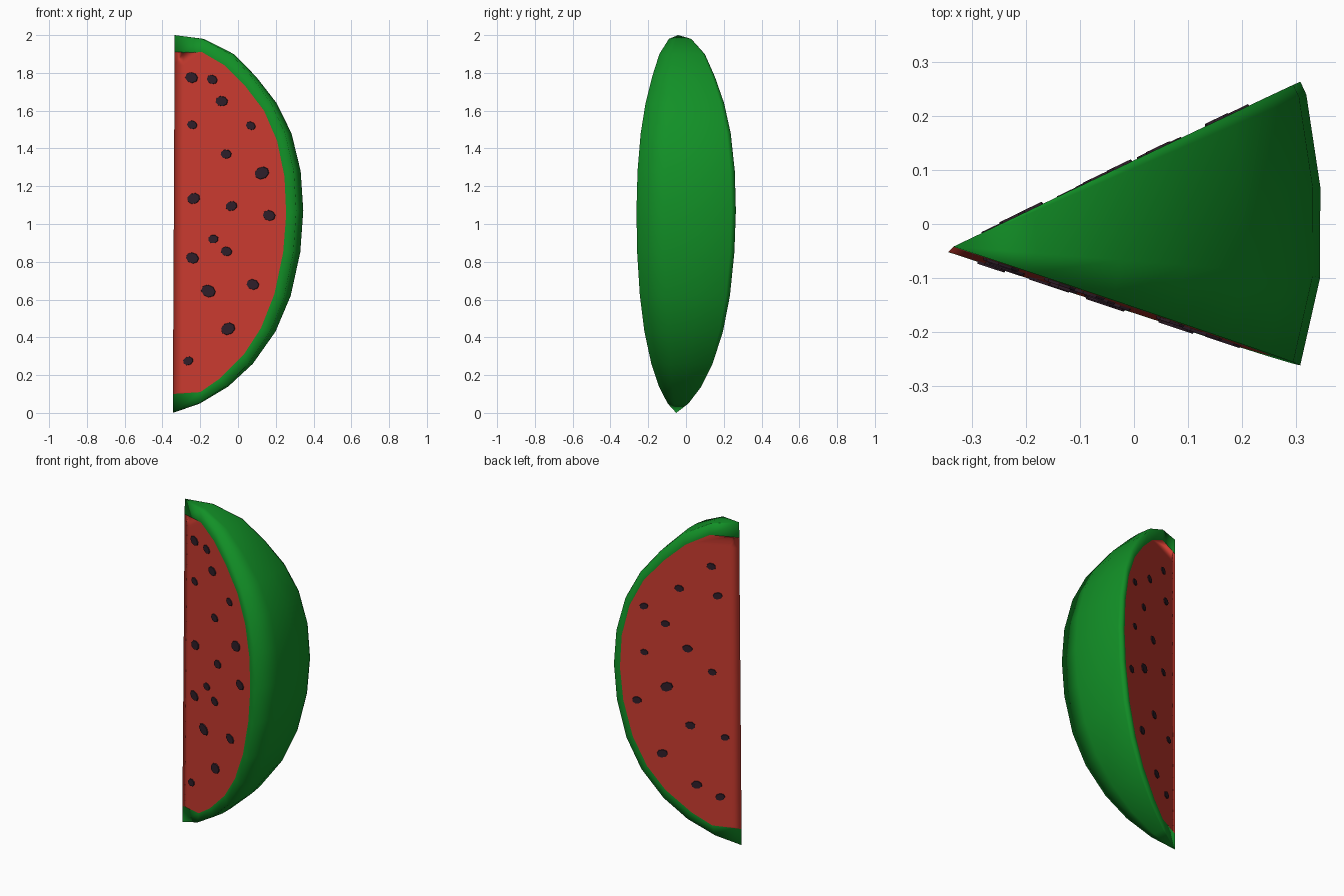
import bpy, bmesh, random
from math import radians, sin, cos, pi
from mathutils import Vector

if "Cube" in bpy.data.objects:
    bpy.data.objects.remove(bpy.data.objects["Cube"])
random.seed(4)

# Half profiles of the rind and of the flesh: (radius, height), top to bottom
OUTER = [(0, 2), (.155, 1.98), (.315, 1.9), (.435, 1.78), (.545, 1.64), (.625, 1.48),
         (.675, 1.28), (.69, 1.07), (.675, .85), (.625, .62), (.545, .43), (.425, .26),
         (.295, .14), (.145, .05), (0, 0)]
INNER = [(0, 1.905), (.145, 1.91), (.265, 1.84), (.375, 1.73), (.475, 1.6), (.545, 1.44),
         (.585, 1.25), (.595, 1.05), (.58, .85), (.535, .63), (.465, .45), (.375, .31),
         (.245, .18), (.145, .11), (0, .1)]
# Meridians of the wedge: (angle, largest rind radius); first and last are the cuts
MERIDIANS = [(-18.4, .683), (-4.4, .687), (9.6, .695), (23.5, .719), (25.6, .719)]
FRONT, BACK = MERIDIANS[0][0], MERIDIANS[-1][0]
FLESH_RADIUS = {FRONT: .627, BACK: .685}
STRIP = .05


def material(name, color):
    m = bpy.data.materials.new(name)
    m.use_nodes = True
    m.diffuse_color = (*color, 1)
    bsdf = m.node_tree.nodes["Principled BSDF"]
    bsdf.inputs["Base Color"].default_value = (*color, 1)
    bsdf.inputs["Roughness"].default_value = .7
    return m


def place(r, angle, z):
    """Point at a radius from the slightly leaning core edge."""
    a, lean = radians(angle), .005 * (z - 1)
    return Vector((-.34 + lean + r * cos(a), -.047 + lean + r * sin(a), z))


def finish(name, bm, mat, smooth):
    bmesh.ops.remove_doubles(bm, verts=bm.verts, dist=.0005)
    bmesh.ops.recalc_face_normals(bm, faces=bm.faces)
    for f in bm.faces:
        f.smooth = smooth
    mesh = bpy.data.meshes.new(name)
    bm.to_mesh(mesh)
    bm.free()
    mesh.materials.append(mat)
    bpy.context.collection.objects.link(bpy.data.objects.new(name, mesh))


def loft(bm, columns):
    """Skin neighbouring columns of points with quads."""
    grid = [[bm.verts.new(p) for p in col] for col in columns]
    for a, b in zip(grid, grid[1:]):
        for i in range(len(a) - 1):
            quad = [a[i], a[i + 1], b[i + 1], b[i]]
            bm.faces.new(quad)


def outer_column(angle, radius):
    return [place(r / .69 * radius, angle, z) for r, z in OUTER]


def inner_column(angle):
    return [place(r / .595 * FLESH_RADIUS[angle], angle, z) for r, z in INNER]


def strip_column(angle):
    return [place(min(r, STRIP), angle, z) for r, z in INNER]


green = material("rind green", (.006, .28, .02))
red = material("flesh red", (.58, .043, .028))
dark = material("seed dark", (.028, .013, .022))

# Rind: outer skin wrapped over the rims of both cuts
bm = bmesh.new()
skin = [outer_column(a, r) for a, r in MERIDIANS]
loft(bm, [inner_column(FRONT)] + skin + [inner_column(BACK)])
finish("rind", bm, green, True)

# Flesh: both cut faces with a softened core edge
bm = bmesh.new()
core = [place(0, 0, z) for r, z in INNER]
loft(bm, [inner_column(FRONT), strip_column(FRONT), core,
          strip_column(BACK), inner_column(BACK)])
bmesh.ops.remove_doubles(bm, verts=bm.verts, dist=.0005)
bmesh.ops.dissolve_degenerate(bm, edges=bm.edges, dist=.0005)
bmesh.ops.recalc_face_normals(bm, faces=bm.faces)
finish("flesh", bm, red, True)


# Seeds: thin uneven oval plates, (radius, height, half width)
def add_seeds(name, angle, side, seeds):
    a = radians(angle)
    along = Vector((cos(a), sin(a), 0))
    out = Vector((-sin(a), cos(a), 0)) * side
    bm = bmesh.new()
    for r, z, size in seeds:
        centre, tilt = place(r, angle, z), random.uniform(-.4, .4)
        base, top = [], []
        for k in range(8):
            t = 2 * pi * k / 8 + .3
            u, v = size * cos(t), size * .78 * sin(t)
            p = along * (u * cos(tilt) - v * sin(tilt))
            p.z += u * sin(tilt) + v * cos(tilt)
            base.append(bm.verts.new(centre + p - out * .003))
            top.append(bm.verts.new(centre + p * .92 + out * .005))
        bm.faces.new(top)
        bm.faces.new(base[::-1])
        for k in range(8):
            n = (k + 1) % 8
            bm.faces.new([base[k], base[n], top[n], top[k]])
    finish(name, bm, dark, False)


add_seeds("front_seeds", FRONT, -1, [
    (.095, 1.775, .037), (.21, 1.765, .032), (.264, 1.65, .036), (.1, 1.525, .03),
    (.427, 1.52, .029), (.29, 1.37, .032), (.49, 1.27, .043), (.11, 1.135, .038),
    (.321, 1.095, .034), (.532, 1.045, .037), (.221, .92, .03), (.295, .855, .033),
    (.105, .82, .038), (.195, .645, .043), (.443, .68, .037), (.306, .445, .042),
    (.084, .275, .03)])
add_seeds("back_seeds", BACK, 1, [
    (.161, 1.715, .028), (.345, 1.565, .028), (.126, 1.535, .029), (.546, 1.44, .026),
    (.425, 1.34, .027), (.3, 1.195, .031), (.546, 1.155, .024), (.16, 1.06, .026),
    (.42, .95, .038), (.59, .855, .029), (.287, .72, .031), (.09, .66, .026),
    (.448, .535, .033), (.253, .355, .032), (.12, .29, .029)])
